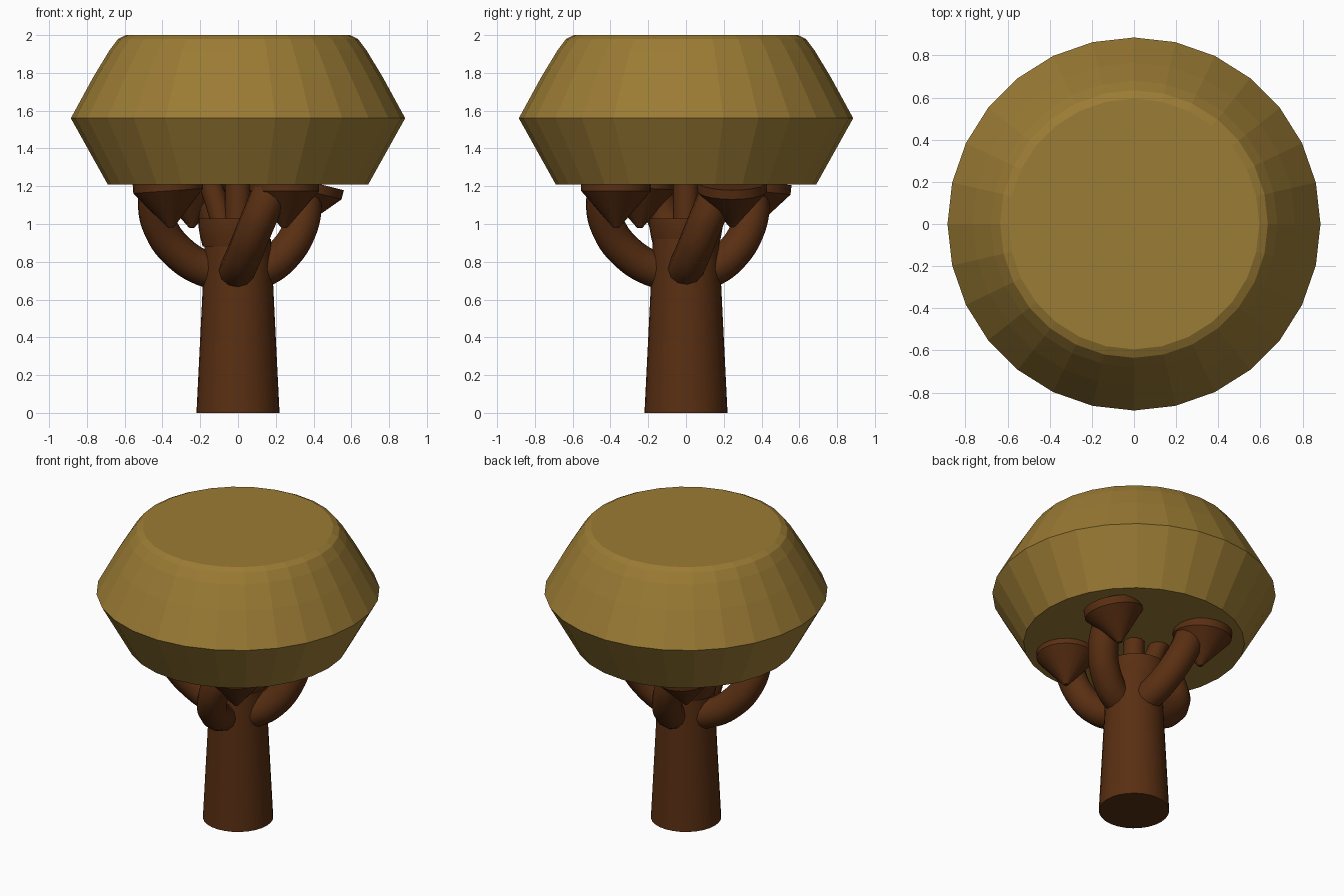
import bpy, bmesh, math
from mathutils import Matrix, Vector

if "Cube" in bpy.data.objects:
    bpy.data.objects.remove(bpy.data.objects["Cube"])


def material(name, rgb):
    m = bpy.data.materials.new(name)
    m.diffuse_color = (*rgb, 1)
    m.use_nodes = True
    m.node_tree.nodes["Principled BSDF"].inputs["Base Color"].default_value = m.diffuse_color
    return m


BARK = material("bark", (0.1, 0.028, 0.006))
LEAF = material("foliage", (0.33, 0.2, 0.035))


def smooth(ob, angle=30):
    bpy.ops.object.select_all(action='DESELECT')
    ob.select_set(True)
    bpy.context.view_layer.objects.active = ob
    bpy.ops.object.shade_smooth_by_angle(angle=math.radians(angle))


def lathe(name, profile, sides, mat, matrix=Matrix()):
    """Closed solid turned from (radius, z) points, bottom to top."""
    bm = bmesh.new()
    rings = [[bm.verts.new((r * math.cos(2 * math.pi * i / sides),
                            r * math.sin(2 * math.pi * i / sides), z))
              for i in range(sides)] for r, z in profile]
    for a, b in zip(rings, rings[1:]):
        for i in range(sides):
            j = (i + 1) % sides
            bm.faces.new((a[i], a[j], b[j], b[i]))
    bm.faces.new(rings[0][::-1])
    bm.faces.new(rings[-1])
    bm.transform(matrix)
    me = bpy.data.meshes.new(name)
    bm.to_mesh(me)
    bm.free()
    me.materials.append(mat)
    ob = bpy.data.objects.new(name, me)
    bpy.context.collection.objects.link(ob)
    return ob


def tube(name, points, radius, mat):
    """Round tube along a smooth path, converted to a mesh."""
    cu = bpy.data.curves.new(name, 'CURVE')
    cu.dimensions = '3D'
    cu.bevel_depth = radius
    cu.bevel_resolution = 4
    cu.resolution_u = 5
    cu.use_fill_caps = True
    sp = cu.splines.new('BEZIER')
    sp.bezier_points.add(len(points) - 1)
    for bp, p in zip(sp.bezier_points, points):
        bp.co = p
        bp.handle_left_type = bp.handle_right_type = 'AUTO'
    cu.materials.append(mat)
    ob = bpy.data.objects.new(name, cu)
    bpy.context.collection.objects.link(ob)
    bpy.ops.object.select_all(action='DESELECT')
    ob.select_set(True)
    bpy.context.view_layer.objects.active = ob
    bpy.ops.object.convert(target='MESH')
    smooth(bpy.context.object, 40)


# faceted canopy
lathe("canopy", [(0.69, 1.21), (0.885, 1.56), (0.765, 1.78), (0.68, 1.92),
                 (0.635, 1.98), (0.595, 2.0)], 28, LEAF)

# trunk and its flared top
smooth(lathe("trunk", [(0.22, 0), (0.19, 0.6), (0.175, 0.92)], 28, BARK))
smooth(lathe("trunk_collar", [(0.172, 0.88), (0.185, 0.93), (0.195, 0.99), (0.195, 1.03)],
             24, BARK, Matrix.Translation((-0.015, 0, 0))))

# thin stems between trunk and canopy
tube("centre_stem", [(0, 0, 0.95), (0, 0, 1.1), (0, 0, 1.25)], 0.068, BARK)
tube("leaning_stem", [(-0.07, 0.03, 0.95), (-0.11, 0.05, 1.1), (-0.16, 0.07, 1.25)], 0.06, BARK)

# four curved branches, each carrying a cone-shaped cup: (name, direction, reach, cup tilt)
for name, deg, reach, tilt in (("front", -90, 1.0, 0), ("right", 0, 0.8, 14),
                               ("back", 90, 0.8, 6), ("left", 180, 1.0, 4)):
    spin = Matrix.Rotation(math.radians(deg), 4, 'Z')
    path = [(0.06, -0.015, 0.74), (0.18, 0.0, 0.765), (0.32, 0.04, 0.855),
            (0.41, 0.09, 0.98), (0.435, 0.14, 1.1), (0.42, 0.18, 1.2)]
    tube(name + "_branch", [spin @ Vector((x * reach, y, z)) for x, y, z in path], 0.095, BARK)
    place = (spin @ Matrix.Translation((0.37, 0.245, 1.18))
             @ Matrix.Rotation(math.radians(tilt), 4, 'Y'))
    smooth(lathe(name + "_cup", [(0.015, -0.2), (0.185, -0.005), (0.185, 0.045)],
                 20, BARK, place))
